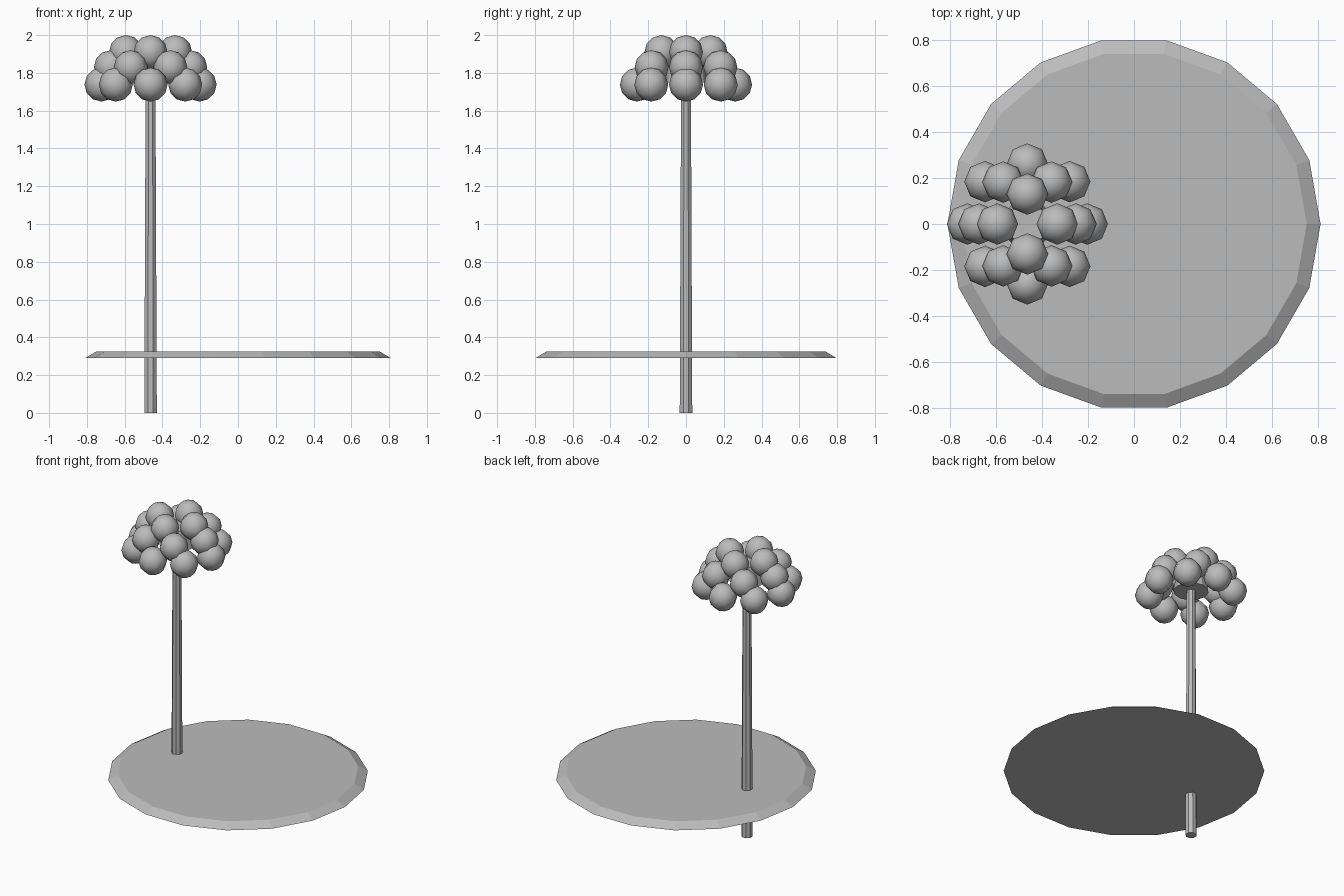
import bpy
import math

cube = bpy.data.objects.get("Cube")
if cube:
    bpy.data.objects.remove(cube, do_unlink=True)

TREE_X = -0.463

gray = bpy.data.materials.new("neutral gray")
gray.use_nodes = True
color = (0.5, 0.5, 0.5, 1)
gray.diffuse_color = color
gray.node_tree.nodes["Principled BSDF"].inputs["Base Color"].default_value = color


def finish(name):
    obj = bpy.context.object
    obj.name = name
    obj.data.materials.append(gray)
    return obj


def frustum(name, sides, r_bottom, r_top, z_bottom, z_top, x=0, turn=0):
    bpy.ops.mesh.primitive_cone_add(
        vertices=sides, radius1=r_bottom, radius2=r_top, depth=z_top - z_bottom,
        location=(x, 0, (z_bottom + z_top) / 2), rotation=(0, 0, turn))
    return finish(name)


# Bevelled ground disc, with a corner on the x axis
frustum("ground_disc", 18, 0.81, 0.75, 0.29, 0.325, turn=math.pi / 2)

# Slender tapered trunk
frustum("trunk", 8, 0.036, 0.028, 0, 1.76, TREE_X, math.pi / 8)

# Core of the crown, mostly hidden by the foliage
frustum("crown_core", 12, 0.11, 0.09, 1.75, 1.88, TREE_X)

# Foliage balls in three rings: count, ring radius, height
for ring, (count, radius, z) in enumerate([(8, 0.26, 1.738), (6, 0.21, 1.83), (4, 0.13, 1.91)]):
    for i in range(count):
        a = math.tau * i / count
        bpy.ops.mesh.primitive_uv_sphere_add(
            segments=8, ring_count=6, radius=0.09,
            location=(TREE_X + radius * math.cos(a), radius * math.sin(a), z))
        bpy.ops.object.shade_smooth()
        finish(f"foliage_ball_{ring + 1}_{i + 1}")
